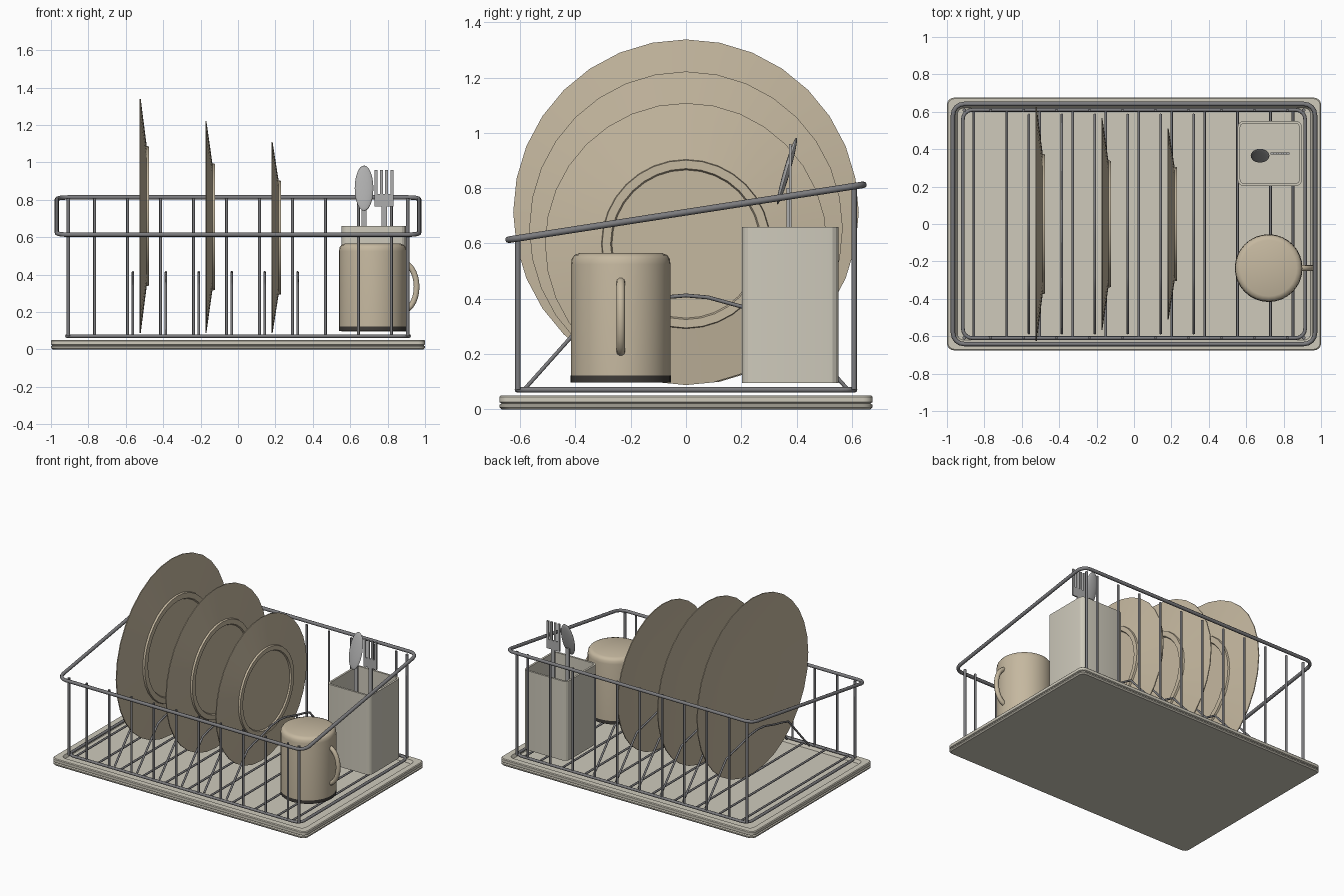
import bpy, bmesh
from math import sin, cos, pi, radians
from mathutils import Matrix

if "Cube" in bpy.data.objects:
    bpy.data.objects.remove(bpy.data.objects["Cube"])


def material(name, rgb):
    m = bpy.data.materials.new(name)
    m.diffuse_color = (*rgb, 1)
    m.use_nodes = True
    m.node_tree.nodes["Principled BSDF"].inputs["Base Color"].default_value = m.diffuse_color
    return m


CERAMIC = material("ceramic", (0.56, 0.48, 0.35))
PLASTIC = material("plastic", (0.62, 0.59, 0.50))
WIRE = material("wire", (0.20, 0.20, 0.21))
STEEL = material("steel", (0.42, 0.42, 0.42))
DARK = material("dark_rim", (0.05, 0.045, 0.04))


def finish(name, mesh, mat, angle=35):
    ob = bpy.data.objects.new(name, mesh)
    bpy.context.collection.objects.link(ob)
    mesh.materials.clear()
    mesh.materials.append(mat)
    bpy.ops.object.select_all(action='DESELECT')
    ob.select_set(True)
    bpy.context.view_layer.objects.active = ob
    bpy.ops.object.shade_smooth_by_angle(angle=radians(angle))
    return ob


def from_bm(name, bm, mat, angle=35):
    bmesh.ops.recalc_face_normals(bm, faces=bm.faces)
    me = bpy.data.meshes.new(name)
    bm.to_mesh(me)
    bm.free()
    return finish(name, me, mat, angle)


def loft(name, rings, mat, angle=35):
    """Skin closed rings of points and cap both ends."""
    bm = bmesh.new()
    vs = [[bm.verts.new(p) for p in ring] for ring in rings]
    n = len(vs[0])
    for a, b in zip(vs, vs[1:]):
        for i in range(n):
            j = (i + 1) % n
            bm.faces.new((a[i], a[j], b[j], b[i]))
    bm.faces.new(vs[0])
    bm.faces.new(vs[-1])
    return from_bm(name, bm, mat, angle)


def rounded(hx, hy, r, z, cx=0, cy=0, seg=4):
    pts = []
    for k, (sx, sy) in enumerate(((1, 1), (-1, 1), (-1, -1), (1, -1))):
        for i in range(seg + 1):
            a = (k + i / seg) * pi / 2
            pts.append((cx + sx * (hx - r) + r * cos(a), cy + sy * (hy - r) + r * sin(a), z))
    return pts


def circle(r, n):
    return [(r * cos(2 * pi * i / n), r * sin(2 * pi * i / n)) for i in range(n)]


def wires(name, paths, radius, mat, closed=False, res=2):
    """Round wires along point paths, as one mesh."""
    cu = bpy.data.curves.new(name, 'CURVE')
    cu.dimensions = '3D'
    cu.bevel_depth = radius
    cu.bevel_resolution = res
    cu.use_fill_caps = True
    for path in paths:
        s = cu.splines.new('POLY')
        s.points.add(len(path) - 1)
        for p, co in zip(s.points, path):
            p.co = (*co, 1)
        s.use_cyclic_u = closed
    tmp = bpy.data.objects.new(name + "_tmp", cu)
    bpy.context.collection.objects.link(tmp)
    bpy.context.view_layer.update()
    me = bpy.data.meshes.new_from_object(tmp.evaluated_get(bpy.context.evaluated_depsgraph_get()))
    bpy.data.objects.remove(tmp)
    return finish(name, me, mat, 50)


def boxes(name, specs, mat):
    bm = bmesh.new()
    for x0, x1, y0, y1, z0, z1 in specs:
        m = Matrix.Translation(((x0 + x1) / 2, (y0 + y1) / 2, (z0 + z1) / 2))
        bmesh.ops.create_cube(bm, size=1, matrix=m @ Matrix.Diagonal((x1 - x0, y1 - y0, z1 - z0, 1)))
    return from_bm(name, bm, mat)


# Drip tray: grooved edge, raised lip, recessed floor
tray = [(0.008, 0), (0, 0.008), (0, 0.016), (0.008, 0.021), (0, 0.026),
        (0, 0.045), (0.005, 0.05), (0.045, 0.05), (0.055, 0.028)]
loft("drip_tray", [rounded(1 - d, 0.675 - d, 0.035, z) for d, z in tray], PLASTIC, 25)

# Wire rack: base ring, sloping top ring
wires("rack_base_ring", [rounded(0.915, 0.61, 0.05, 0.071)], 0.01, WIRE, True)
slope = lambda y: 0.713 + y * 0.155
wires("rack_top_ring", [[(x, y, slope(y)) for x, y, _ in rounded(0.968, 0.642, 0.06, 0)]],
      0.012, WIRE, True)

# Uprights along front and back, with corner posts
step = 0.1762
xs = [-0.766 + step * i for i in range(10)]
wires("rack_uprights", [[(x, y, 0.071), (x, y, slope(y))] for x in xs for y in (-0.608, 0.608)],
      0.008, WIRE)
wires("rack_corner_posts", [[(x, y, 0.071), (x, y, slope(y))]
                            for x in (-0.907, 0.907) for y in (-0.608, 0.608)], 0.01, WIRE)

# Floor wires
floor_x = [-0.856 + step * i for i in range(10)] + [0.85]
wires("rack_floor_wires", [[(x, -0.61, 0.071), (x, 0.61, 0.071)] for x in floor_x], 0.007, WIRE)

# Arched plate dividers
half = [(0.585, 0.072), (0.35, 0.335), (0.28, 0.355), (0.2, 0.372), (0.08, 0.405)]
arch = [(-y, z) for y, z in half] + [(0, 0.412)] + half[::-1]
wires("plate_dividers", [[(-0.562 + step * i, y, z) for y, z in arch] for i in range(6)], 0.007, WIRE)

# Plates standing on edge, foot ring towards +x
plate = [(0.5, 0.03), (0.6, 0.029), (1, 0), (1, 0.006), (0.6, 0.038),
         (0.595, 0.051), (0.535, 0.051), (0.525, 0.041)]
for name, x, R in (("large_plate", -0.526, 0.625), ("medium_plate", -0.175, 0.567),
                   ("small_plate", 0.179, 0.51)):
    loft(name, [[(x + h, a, 0.088 + R + b) for b, a in circle(R * r, 32)] for r, h in plate], CERAMIC)

# Upside-down mug with dark rim and handle
mx, my = 0.72, -0.236
mug = [(0.15, 0.535), (0.162, 0.12), (0.18, 0.12), (0.18, 0.525), (0.177, 0.545),
       (0.168, 0.558), (0.15, 0.565)]
loft("mug", [[(mx + a, my + b, z) for a, b in circle(r, 32)] for r, z in mug], CERAMIC)
rim = loft("mug_rim", [[(mx + a, my + b, z) for a, b in circle(r, 32)]
                       for r, z in ((0.162, 0.122), (0.162, 0.098), (0.181, 0.098), (0.181, 0.122))], DARK)
bm = bmesh.new()
bm.from_mesh(rim.data)
bmesh.ops.delete(bm, geom=[f for f in bm.faces if len(f.verts) > 4], context='FACES')
bm.to_mesh(rim.data)
bm.free()
arc = [(mx + 0.155 + 0.08 * cos(t), my, 0.335 + 0.13 * sin(t))
       for t in [-pi / 2 + pi * i / 14 for i in range(15)]]
wires("mug_handle", [arc], 0.016, CERAMIC, res=3)

# Open cutlery holder
hold = [(0, 0.095), (0, 0.66), (0.014, 0.66), (0.014, 0.115)]
loft("cutlery_holder", [rounded(0.172 - d, 0.175 - d, 0.035 - d, z, 0.726, 0.377) for d, z in hold], PLASTIC, 20)

# Spoon: leaning bowl on a flat stem
bm = bmesh.new()
bmesh.ops.create_uvsphere(bm, u_segments=20, v_segments=12, radius=1,
                          matrix=Matrix.Translation((0.674, 0.365, 0.862))
                          @ Matrix.Rotation(radians(-16), 4, 'X')
                          @ Matrix.Diagonal((0.05, 0.012, 0.126, 1)))
from_bm("spoon_bowl", bm, STEEL, 60)
boxes("spoon_stem", [(0.659, 0.687, 0.364, 0.374, 0.12, 0.80)], STEEL)

# Fork: stem, head and four tines
y0, y1 = 0.372, 0.382
tines = [(x - 0.008, x + 0.008, y0, y1, 0.825, 0.96) for x in (0.737, 0.766, 0.795, 0.824)]
boxes("fork", [(0.768, 0.796, y0, y1, 0.12, 0.77), (0.729, 0.832, y0, y1, 0.765, 0.83)] + tines, STEEL)
